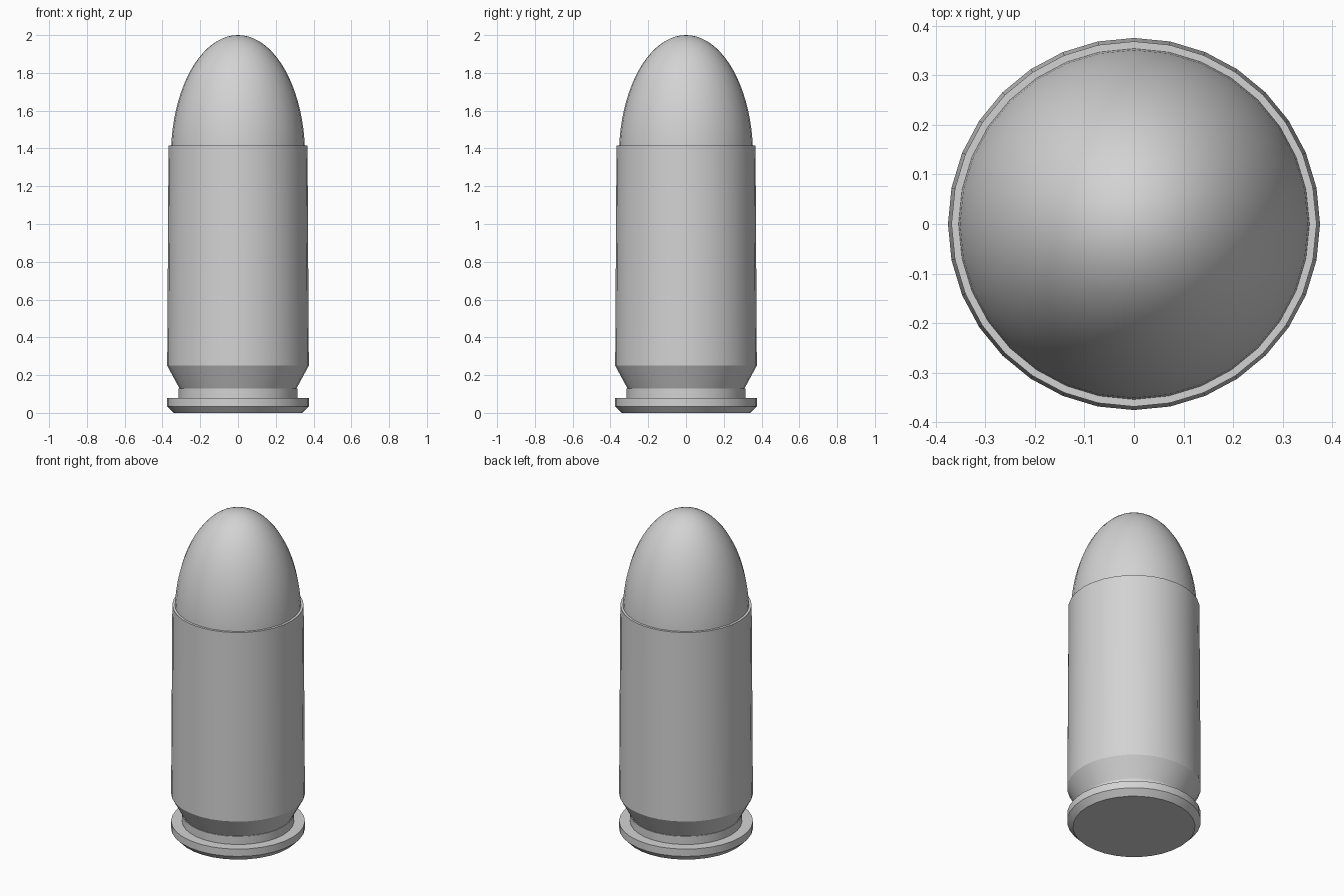
import bpy
import bmesh
from math import sin, cos, pi, radians

if "Cube" in bpy.data.objects:
    bpy.data.objects.remove(bpy.data.objects["Cube"], do_unlink=True)

SIDES = 32

grey = bpy.data.materials.new("plain_grey")
grey.use_nodes = True
colour = (0.65, 0.65, 0.65, 1)
grey.diffuse_color = colour
grey.node_tree.nodes["Principled BSDF"].inputs["Base Color"].default_value = colour


def lathe(name, profile, angle):
    """Spin (radius, height) points, listed from bottom to top, around z."""
    bm = bmesh.new()
    rings = []
    for r, z in profile:
        if r == 0:
            rings.append([bm.verts.new((0, 0, z))] * SIDES)
        else:
            rings.append([bm.verts.new((r * cos(2 * pi * i / SIDES),
                                        r * sin(2 * pi * i / SIDES), z))
                          for i in range(SIDES)])
    for low, high in zip(rings, rings[1:]):
        for i in range(SIDES):
            j = (i + 1) % SIDES
            corners = [low[i], low[j], high[j], high[i]]
            bm.faces.new(list(dict.fromkeys(corners)))
    # Close any open end with a flat cap
    if profile[0][0] > 0:
        bm.faces.new(rings[0][::-1])
    if profile[-1][0] > 0:
        bm.faces.new(rings[-1])
    bmesh.ops.recalc_face_normals(bm, faces=bm.faces[:])
    mesh = bpy.data.meshes.new(name)
    bm.to_mesh(mesh)
    bm.free()
    mesh.materials.append(grey)
    obj = bpy.data.objects.new(name, mesh)
    bpy.context.collection.objects.link(obj)
    bpy.ops.object.select_all(action='DESELECT')
    obj.select_set(True)
    bpy.context.view_layer.objects.active = obj
    bpy.ops.object.shade_smooth_by_angle(angle=radians(angle))
    return obj


# Casing: chamfered base rim, groove, flared shoulder, slightly tapered wall
lathe("casing", [(0.342, 0), (0.375, 0.035), (0.375, 0.08), (0.314, 0.08),
                 (0.314, 0.13), (0.31, 0.13), (0.375, 0.25), (0.368, 1.415)], 25)

# Rounded tip: half an ellipse, with a short shank sunk in the casing
TIP_BASE, TIP_HEIGHT, STEPS = 1.36, 0.64, 20
dome = [(0.355 * cos(pi / 2 * k / STEPS), TIP_BASE + TIP_HEIGHT * sin(pi / 2 * k / STEPS))
        for k in range(STEPS)]
lathe("rounded_tip", [(0.355, 1.3)] + dome + [(0, TIP_BASE + TIP_HEIGHT)], 40)
